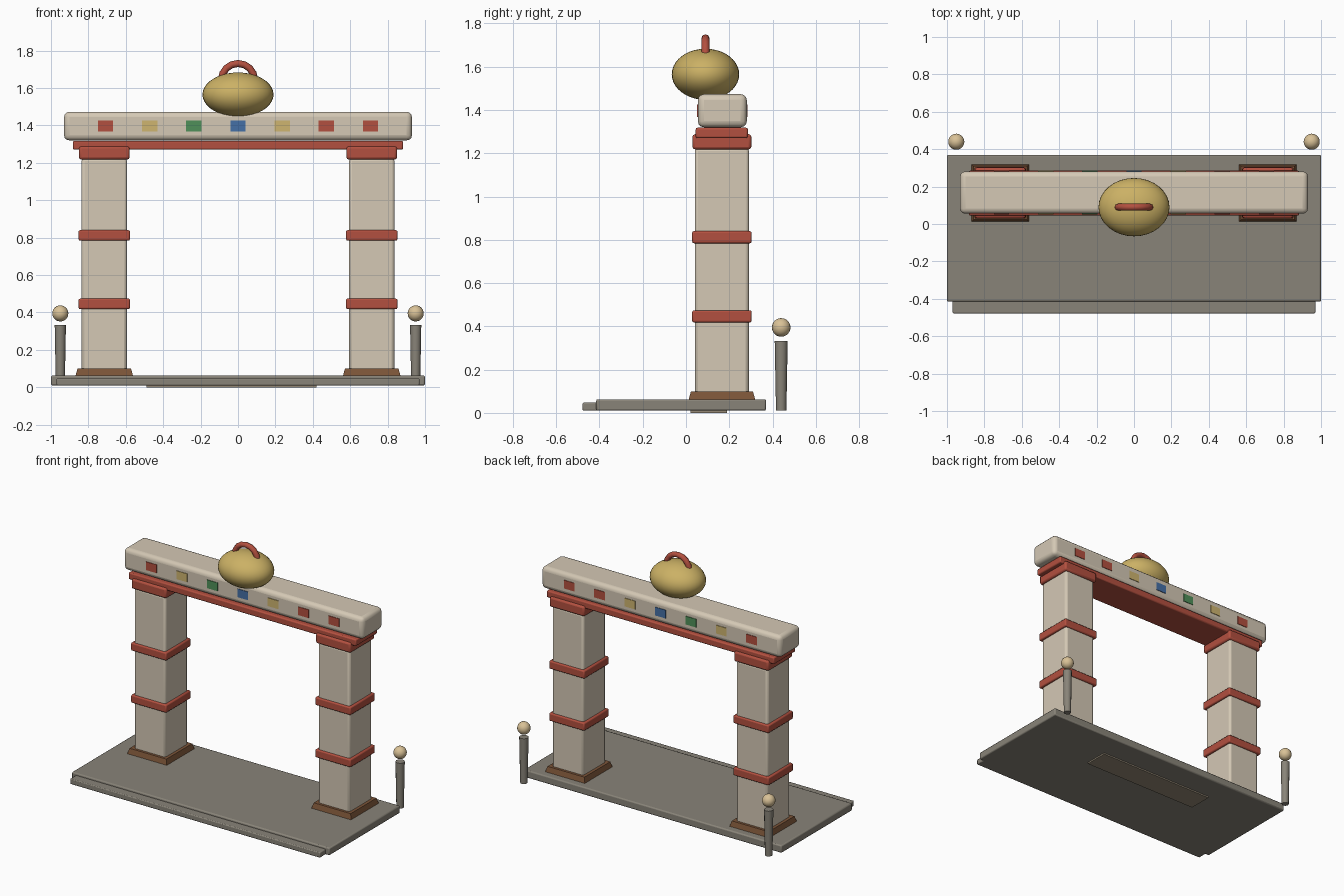
import bpy, bmesh, math

if "Cube" in bpy.data.objects:
    bpy.data.objects.remove(bpy.data.objects["Cube"])

def mat(name, r, g, b):
    m = bpy.data.materials.new(name)
    m.diffuse_color = (r, g, b, 1)
    m.use_nodes = True
    m.node_tree.nodes["Principled BSDF"].inputs["Base Color"].default_value = m.diffuse_color
    return m

CREAM = mat("cream", 0.66, 0.58, 0.46)
RED = mat("red", 0.45, 0.08, 0.05)
BROWN = mat("brown", 0.20, 0.09, 0.04)
STONE = mat("stone", 0.25, 0.23, 0.19)
GOLD = mat("gold", 0.60, 0.44, 0.13)
BALL = mat("ball", 0.70, 0.54, 0.31)
YELLOW = mat("yellow", 0.62, 0.46, 0.16)
GREEN = mat("green", 0.08, 0.28, 0.10)
BLUE = mat("blue", 0.06, 0.16, 0.38)
TAN = mat("tan", 0.30, 0.25, 0.18)

def finish(o, name, m):
    o.name = name
    o.data.materials.append(m)
    bpy.ops.object.shade_smooth_by_angle(angle=math.radians(40))
    return o

def box(name, lo, hi, m, bevel=0.0, segs=2):
    """Bevelled box between two corners."""
    size = [b - a for a, b in zip(lo, hi)]
    bpy.ops.mesh.primitive_cube_add(size=1, location=[(a + b) / 2 for a, b in zip(lo, hi)])
    o = bpy.context.object
    o.scale = size
    bpy.ops.object.transform_apply(location=False, rotation=False, scale=True)
    if bevel:
        mod = o.modifiers.new("bevel", 'BEVEL')
        mod.width, mod.segments = bevel, segs
    return finish(o, name, m)

def ball(name, loc, radii, m, seg=32, rings=20):
    bpy.ops.mesh.primitive_uv_sphere_add(segments=seg, ring_count=rings, radius=1, location=loc)
    o = bpy.context.object
    o.scale = radii
    bpy.ops.object.transform_apply(location=False, rotation=False, scale=True)
    return finish(o, name, m)

# Platform, front step and thin pad beneath
box("platform", (-1, -0.415, 0.01), (1, 0.37, 0.063), STONE, 0.008)
box("front_step", (-0.97, -0.478, 0.01), (0.97, -0.40, 0.048), STONE, 0.006)
box("underside_pad", (-0.49, 0.02, 0.0), (0.42, 0.19, 0.02), TAN)

for side, s in (("left", -1), ("right", 1)):
    cx, cy = s * 0.715, 0.166

    def block(name, w, d, z0, z1, m, bevel, segs=2):
        return box(side + "_" + name, (cx - w / 2, cy - d / 2, z0),
                   (cx + w / 2, cy + d / 2, z1), m, bevel, segs)

    # Pillar with foot, bands and capital
    block("pillar", 0.243, 0.25, 0.06, 1.225, CREAM, 0.015)
    foot = block("pillar_foot", 0.308, 0.308, 0.06, 0.10, BROWN, 0)
    for v in foot.data.vertices:
        if v.co.z > 0:
            v.co.x *= 0.93
            v.co.y *= 0.93
    block("lower_band", 0.275, 0.275, 0.418, 0.474, RED, 0.008)
    block("upper_band", 0.275, 0.275, 0.784, 0.84, RED, 0.008)
    block("capital", 0.27, 0.272, 1.218, 1.288, RED, 0.012)

    # Tapered bollard with ball
    bpy.ops.mesh.primitive_cone_add(vertices=12, radius1=0.024, radius2=0.03, depth=0.32,
                                    location=(s * 0.95, 0.44, 0.172))
    finish(bpy.context.object, side + "_bollard", STONE)
    ball(side + "_bollard_ball", (s * 0.95, 0.44, 0.395), (0.043,) * 3, BALL, 20, 12)

# Lintel
box("under_beam", (-0.883, 0.045, 1.27), (0.883, 0.286, 1.318), RED, 0.008)
box("top_beam", (-0.93, 0.055, 1.32), (0.93, 0.281, 1.473), CREAM, 0.028, 3)

# Coloured tiles, showing on both faces of the beam
for i, m in enumerate((RED, YELLOW, GREEN, BLUE, YELLOW, RED, RED)):
    x = (i - 3) * 0.236
    box("tile_%d" % (i + 1), (x - 0.041, 0.051, 1.368), (x + 0.041, 0.285, 1.426), m)

# Gold ornament
ball("gold_ornament", (0, 0.09, 1.565), (0.19, 0.156, 0.118), GOLD)

# Arched handle: a tube swept over half a circle
cu = bpy.data.curves.new("handle", 'CURVE')
cu.dimensions = '3D'
cu.bevel_depth, cu.bevel_resolution, cu.use_fill_caps = 0.019, 2, True
N = 8
sp = cu.splines.new('POLY')
sp.points.add(N)
for i, p in enumerate(sp.points):
    a = math.pi * i / N
    p.co = (0.088 * math.cos(a), 0.09, 1.645 + 0.086 * math.sin(a), 1)
handle = bpy.data.objects.new("ornament_handle", cu)
bpy.context.collection.objects.link(handle)
cu.materials.append(RED)
